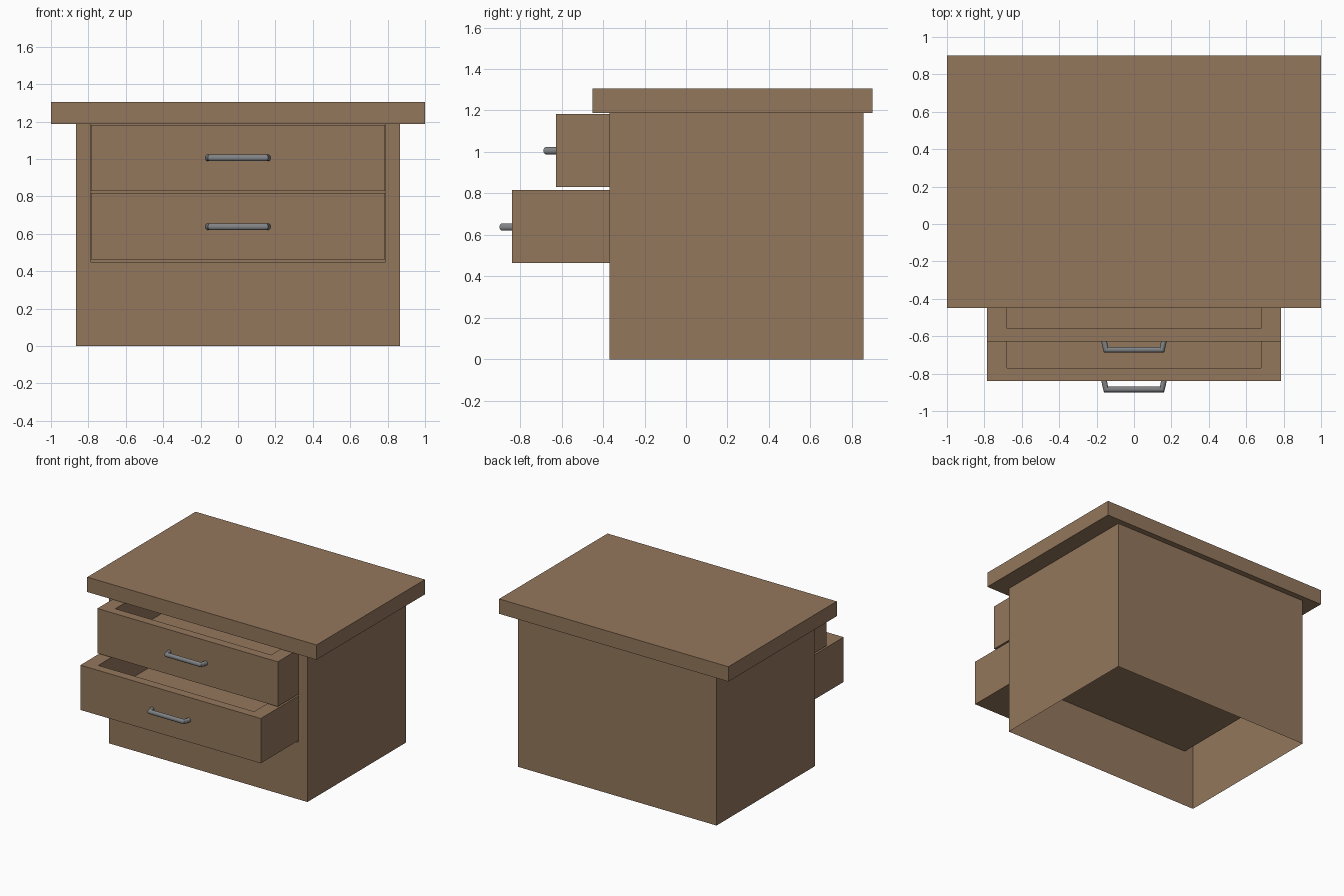
import bpy, bmesh, math

if "Cube" in bpy.data.objects:
    bpy.data.objects.remove(bpy.data.objects["Cube"])


def material(name, rgb):
    m = bpy.data.materials.new(name)
    m.diffuse_color = (*rgb, 1)
    m.use_nodes = True
    m.node_tree.nodes["Principled BSDF"].inputs["Base Color"].default_value = m.diffuse_color
    return m


WOOD = material("brown_wood", (0.296, 0.184, 0.107))
METAL = material("grey_metal", (0.22, 0.23, 0.24))


def finish(name, bm, mat):
    bmesh.ops.recalc_face_normals(bm, faces=bm.faces)
    me = bpy.data.meshes.new(name)
    bm.to_mesh(me)
    bm.free()
    ob = bpy.data.objects.new(name, me)
    me.materials.append(mat)
    bpy.context.collection.objects.link(ob)
    return ob


def box(bm, x, y0, y1, z0, z1):
    """Box symmetric in x; returns its faces."""
    res = bmesh.ops.create_cube(bm, size=1)
    for v in res["verts"]:
        v.co = (v.co.x * 2 * x,
                y0 if v.co.y < 0 else y1,
                z0 if v.co.z < 0 else z1)
    return list({f for v in res["verts"] for f in v.link_faces})


def rect(bm, x, y, z0, z1):
    return [bm.verts.new(p) for p in ((-x, y, z0), (x, y, z0), (x, y, z1), (-x, y, z1))]


def band(bm, a, b):
    n = len(a)
    for i in range(n):
        bm.faces.new((a[i], a[(i + 1) % n], b[(i + 1) % n], b[i]))


# table top
bm = bmesh.new()
box(bm, 1.0, -0.45, 0.90, 1.188, 1.305)
finish("table_top", bm, WOOD)

# cabinet: thin shell open underneath, with a drawer cavity in the front
bm = bmesh.new()
back = rect(bm, 0.865, 0.855, 0, 1.188)
front = rect(bm, 0.865, -0.37, 0, 1.188)
hole = rect(bm, 0.788, -0.37, 0.45, 1.186)
cavity = rect(bm, 0.788, 0.70, 0.45, 1.186)
band(bm, back, front)
band(bm, front, hole)
band(bm, hole, cavity)
bm.faces.new(back)
bm.faces.new(cavity)
bm.normal_update()
bmesh.ops.delete(bm, geom=[f for f in bm.faces if f.calc_center_median().z < 0.01],
                 context='FACES')
finish("cabinet", bm, WOOD)


def drawer(name, y, z0, z1):
    """Tray with a sunken top, 1.03 deep."""
    bm = bmesh.new()
    faces = box(bm, 0.787, y, y + 1.03, z0, z1)
    top = max(faces, key=lambda f: f.calc_center_median().z)
    mid = y + 0.515
    inner = bmesh.ops.extrude_discrete_faces(bm, faces=[top])["faces"][0]
    for v in inner.verts:
        v.co.x *= 0.864
        v.co.y = mid + (v.co.y - mid) * 0.864
    floor = bmesh.ops.extrude_discrete_faces(bm, faces=[inner])["faces"][0]
    for v in floor.verts:
        v.co.z -= 0.26
    finish(name, bm, WOOD)


def handle(name, y, z, sides=12):
    """Bent bar: each ring spans an outer and an inner point of the bracket."""
    half = [((0.175, 0.0), (0.145, 0.0)), ((0.161, -0.06), (0.138, -0.03))]
    stations = half + [((-o[0], o[1]), (-i[0], i[1])) for o, i in reversed(half)]
    bm = bmesh.new()
    rings = []
    for o, i in stations:
        ring = []
        for k in range(sides):
            a = 2 * math.pi * (k + 0.5) / sides
            t = (1 + math.cos(a) / math.cos(math.pi / sides)) / 2
            ring.append(bm.verts.new((i[0] + (o[0] - i[0]) * t,
                                      y + i[1] + (o[1] - i[1]) * t,
                                      z + 0.018 * math.sin(a))))
        rings.append(ring)
    for a, b in zip(rings, rings[1:]):
        band(bm, a, b)
    bm.faces.new(rings[0])
    bm.faces.new(rings[-1])
    ob = finish(name, bm, METAL)
    bpy.context.view_layer.objects.active = ob
    ob.select_set(True)
    bpy.ops.object.shade_smooth_by_angle(angle=math.radians(35))
    ob.select_set(False)


# drawers with their handles
for label, y, z0, z1, hz in (("upper", -0.628, 0.83, 1.183, 1.006),
                             ("lower", -0.84, 0.464, 0.817, 0.638)):
    drawer(label + "_drawer", y, z0, z1)
    handle(label + "_handle", y, hz)
